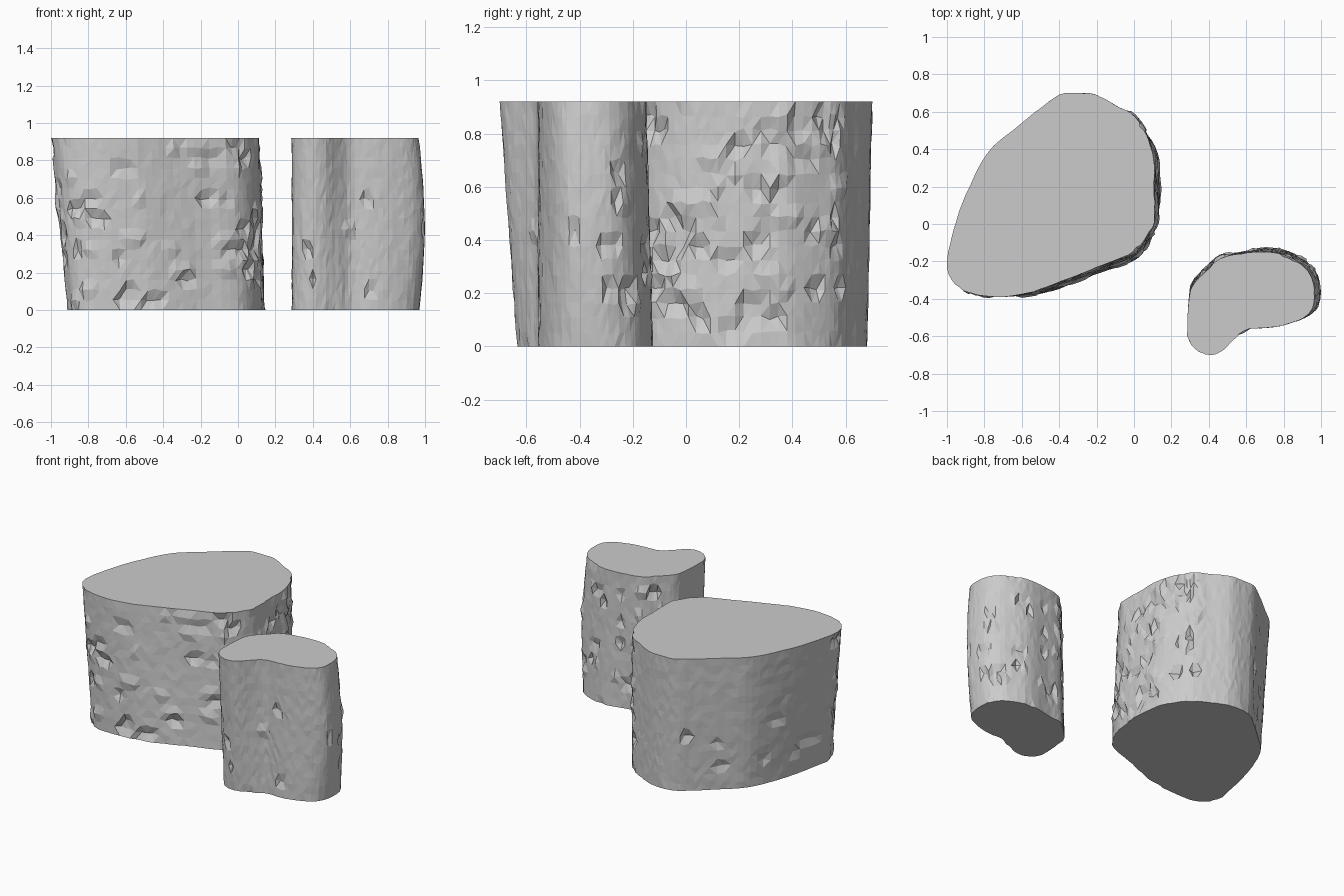
import bpy, bmesh, math, random
from mathutils import Vector

if "Cube" in bpy.data.objects:
    bpy.data.objects.remove(bpy.data.objects["Cube"])

random.seed(7)
HEIGHT = 0.92

# Outlines, counter-clockwise: top x, top y, then shift at the base dx, dy
large_outline = [
    (-1.00, -0.20, .09, .00), (-0.98, -0.29, .085, .00), (-0.92, -0.35, .06, .00),
    (-0.80, -0.385, .03, .00), (-0.65, -0.385, .02, .00), (-0.50, -0.35, .02, -.02),
    (-0.35, -0.29, .02, -.03), (-0.20, -0.23, .02, -.03), (-0.03, -0.165, .03, -.03),
    (0.05, -0.09, .03, -.02), (0.105, 0.01, .02, .00), (0.11, 0.12, .03, .00),
    (0.11, 0.25, .03, .00), (0.10, 0.38, .02, .00), (0.05, 0.50, .01, .00),
    (0.00, 0.58, .00, -.01), (-0.10, 0.635, .00, -.01), (-0.20, 0.69, .00, -.02),
    (-0.29, 0.70, .00, -.02), (-0.40, 0.69, .01, -.03), (-0.50, 0.62, .02, -.03),
    (-0.65, 0.50, .03, -.03), (-0.78, 0.385, .05, -.03), (-0.88, 0.20, .07, -.02),
    (-0.95, 0.02, .09, -.01)]

small_outline = [
    (0.29, -0.60, .00, .05), (0.33, -0.67, .00, .06), (0.40, -0.70, .00, .065),
    (0.47, -0.68, .00, .06), (0.53, -0.62, .01, .03), (0.60, -0.565, .01, .01),
    (0.70, -0.555, .00, .00), (0.80, -0.54, .00, .00), (0.90, -0.505, .00, .01),
    (0.955, -0.45, .00, .02), (0.965, -0.37, .005, .02), (0.95, -0.29, .01, .02),
    (0.90, -0.22, .01, .03), (0.80, -0.165, .00, .03), (0.70, -0.15, .00, .025),
    (0.57, -0.16, .00, .01), (0.46, -0.185, .00, .02), (0.39, -0.25, -.01, .02),
    (0.32, -0.32, -.01, .01), (0.295, -0.40, .00, .01)]


def spline(points, steps):
    """Closed Catmull-Rom curve through the outline."""
    pts = [Vector(p) for p in points]
    n, out = len(pts), []
    for i in range(n):
        a, b, c, d = (pts[(i + k) % n] for k in (-1, 0, 1, 2))
        for s in range(steps):
            t = s / steps
            out.append(0.5 * (2*b + (c - a)*t + (2*a - 5*b + 4*c - d)*t*t
                              + (3*b - a - 3*c + d)*t**3))
    return out


def block(name, outline, roughness, bulge, steps=4, rows=17):
    """Vertical rough-walled block with flat top and base."""
    curve = spline(outline, steps)
    n = len(curve)
    # Chips: short horizontal runs of pushed-in or raised vertices
    chips = {}
    for r in range(rows + 1):
        for i in range(n):
            if random.random() < roughness(curve[i].x, curve[i].y):
                depth = random.choice((-.022, -.015, .012))
                for k in range(random.randint(1, 3)):
                    chips[r, (i + k) % n] = depth
    bm = bmesh.new()
    rings = []
    for r in range(rows + 1):
        t = r / rows
        ring = []
        for i, p in enumerate(curve):
            q, o = curve[(i + 1) % n], curve[i - 1]
            out = Vector((q.y - o.y, o.x - q.x)).normalized()
            inner = 0 < r < rows
            d = chips.get((r, i), 0) * (1 if inner else .35)
            d += random.uniform(-.002, .002)
            x = p.x + p.z * (1 - t) + out.x * d + bulge(p.x, t)
            y = p.y + p.w * (1 - t) + out.y * d
            z = HEIGHT * t + (random.uniform(-.008, .008) if inner else 0)
            ring.append(bm.verts.new((x, y, z)))
        rings.append(ring)
    for lo, hi in zip(rings, rings[1:]):
        for i in range(n):
            j = (i + 1) % n
            bm.faces.new((lo[i], lo[j], hi[j], hi[i]))
    bmesh.ops.triangulate(bm, faces=bm.faces[:])
    bm.faces.new(rings[-1])
    bm.faces.new(rings[0][::-1])
    mesh = bpy.data.meshes.new(name)
    bm.to_mesh(mesh)
    bm.free()
    obj = bpy.data.objects.new(name, mesh)
    bpy.context.collection.objects.link(obj)


# Large block: chipped on the right and front, smooth at the back left
block("large_block", large_outline,
      lambda x, y: .14 if x > -.02 else (.06 if y < -.1 else .006),
      lambda x, t: 0)

# Small block: chipped at the back, slight swell on the right side
block("small_block", small_outline,
      lambda x, y: .08 if y > -.33 else .008,
      lambda x, t: .03 * math.sin(math.pi * t) * max(0, min(1, (x - .85) / .1)))
